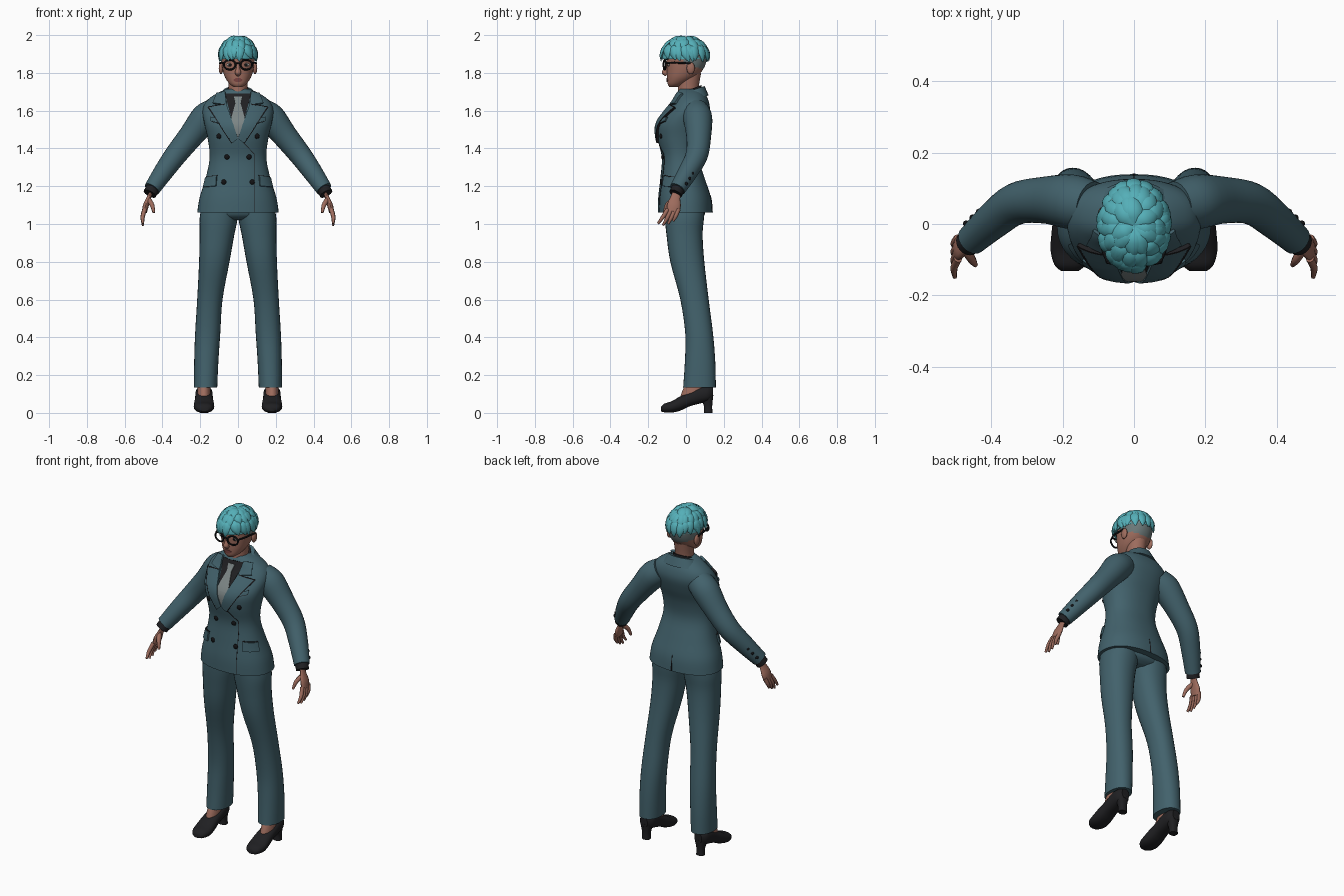
import bpy, bmesh, math, random
from mathutils import Vector, Matrix
from mathutils.bvhtree import BVHTree

cube = bpy.data.objects.get("Cube")
if cube:
    bpy.data.objects.remove(cube, do_unlink=True)
random.seed(4)


def material(name, r, g, b):
    m = bpy.data.materials.new(name)
    m.use_nodes = True
    m.diffuse_color = (r, g, b, 1)
    m.node_tree.nodes["Principled BSDF"].inputs["Base Color"].default_value = (r, g, b, 1)
    return m


SUIT = material("slate teal cloth", .055, .122, .15)
DARK = material("charcoal", .014, .014, .016)
TIE = material("silver grey", .2, .235, .235)
SKIN = material("warm skin", .34, .15, .11)
HAIR = material("turquoise hair", .09, .43, .48)
FADE = material("cropped hair", .15, .19, .19)
LIPS = material("rose lips", .2, .06, .055)
WHITE = material("eye white", .55, .53, .5)
BLACK = material("glossy black", .006, .006, .007)


def finish(name, bm, mat, mirror=False, angle=50):
    bmesh.ops.recalc_face_normals(bm, faces=bm.faces)
    me = bpy.data.meshes.new(name)
    for f in bm.faces:
        f.smooth = True
    bm.to_mesh(me)
    bm.free()
    me.set_sharp_from_angle(angle=math.radians(angle))
    me.materials.append(mat)
    ob = bpy.data.objects.new(name, me)
    bpy.context.collection.objects.link(ob)
    if mirror:
        ob.modifiers.new("mirror", 'MIRROR')
    return ob


def skin(bm, rings):
    """Bridge closed rings of points and cap both ends."""
    rows = [[bm.verts.new(p) for p in r] for r in rings]
    n = len(rows[0])
    for a, b in zip(rows, rows[1:]):
        for i in range(n):
            bm.faces.new((a[i], a[(i + 1) % n], b[(i + 1) % n], b[i]))
    bm.faces.new(rows[0])
    bm.faces.new(rows[-1])


def loft(bm, rings, n=24, p=2.0, steps=4):
    """Smoothly interpolate (centre, u, v) sections, then skin them."""
    def cr(a, b, c, d, t):
        return b + (c - a) * (t / 2) + (a * 2 - b * 5 + c * 4 - d) * (t * t / 2) \
            + (b * 3 - a - c * 3 + d) * (t ** 3 / 2)
    last = len(rings) - 1
    out = []
    for i in range(last * steps + 1):
        k = min(i // steps, last - 1)
        t = i / steps - k
        q = [rings[max(0, min(last, k + j))] for j in (-1, 0, 1, 2)]
        c, u, v = (cr(*(Vector(r[s]) for r in q), t) for s in range(3))
        ring = []
        for j in range(n):
            a = math.tau * j / n
            ca, sa = math.cos(a), math.sin(a)
            ring.append(c + u * math.copysign(abs(ca) ** (2 / p), ca)
                        + v * math.copysign(abs(sa) ** (2 / p), sa))
        out.append(ring)
    skin(bm, out)


def levels(rows):
    """Sections from (height, x min, x max, front y, back y)."""
    return [(((a + b) / 2, (f + k) / 2, z), ((b - a) / 2, 0, 0), (0, (k - f) / 2, 0))
            for z, a, b, f, k in rows]


def tube(bm, pts, radii, flat=1.0, ref=(0, 1, 0), n=12, steps=4):
    pts = [Vector(q) for q in pts]
    rings = []
    for i, q in enumerate(pts):
        t = pts[min(i + 1, len(pts) - 1)] - pts[max(i - 1, 0)]
        u = t.cross(Vector(ref)).normalized()
        rings.append((q, u * radii[i], u.cross(t).normalized() * radii[i] * flat))
    loft(bm, rings, n, 2, steps)


def ball(bm, loc, scale, seg=16):
    m = Matrix.Translation(loc) @ Matrix.Diagonal((*scale, 1))
    bmesh.ops.create_uvsphere(bm, u_segments=seg, v_segments=seg // 2, radius=1, matrix=m)


def tree_of(ob):
    return BVHTree.FromPolygons([v.co for v in ob.data.vertices],
                                [p.vertices for p in ob.data.polygons])


def surface(tree, x, z, side=-1):
    hit = tree.ray_cast(Vector((x, side, z)), Vector((0, -side, 0)))
    if hit[0] is None:
        hit = tree.find_nearest(Vector((x, side * .1, z)))
    nor = hit[1] if hit[1].y * side > 0 else -hit[1]
    return hit[0], nor


def patch(bm, tree, corners, lift, side=-1, n=8):
    """Thin plate following the surface inside four (x, z) corners."""
    a, b, c, d = (Vector(q) for q in corners)
    rings = []
    for j in range(n + 1):
        l, r = a.lerp(d, j / n), b.lerp(c, j / n)
        row = [surface(tree, *l.lerp(r, i / n), side) for i in range(n + 1)]
        rings.append([q + m * lift for q, m in row] + [q - m * .003 for q, m in reversed(row)])
    skin(bm, rings)


def plates(name, tree, mat, quads, lift, mirror=False, side=-1):
    bm = bmesh.new()
    for q in quads:
        patch(bm, tree, q, lift, side)
    return finish(name, bm, mat, mirror, 40)


def lofted(name, mat, rings, mirror=False, n=24, p=2.0, steps=4):
    bm = bmesh.new()
    loft(bm, rings, n, p, steps)
    return finish(name, bm, mat, mirror)


# Jacket body
jacket = lofted("jacket_body", SUIT, levels([(z, -w, w, f, b) for z, w, f, b in [
    (1.06, .216, -.148, .14), (1.14, .203, -.147, .132), (1.24, .172, -.136, .1),
    (1.35, .15, -.128, .068), (1.45, .16, -.15, .08), (1.53, .178, -.152, .108),
    (1.6, .188, -.105, .126), (1.65, .168, -.068, .12), (1.69, .115, -.05, .1),
    (1.715, .06, -.035, .07)]]), n=48, p=2.25)
body = tree_of(jacket)
lofted("jacket_collar", SUIT, [((0, .045, 1.665), (.115, 0, 0), (0, .075, .015)),
                               ((0, .037, 1.71), (.075, 0, 0), (0, .062, .02))], steps=2)
lofted("shirt_collar", DARK, [((0, .014, 1.67), (.07, 0, 0), (0, .074, .02)),
                              ((0, .013, 1.71), (.06, 0, 0), (0, .068, .025))], steps=2)

# Shirt, tie, lapels and jacket details
plates("shirt_front", body, DARK, [[(-.07, 1.69), (.07, 1.69), (.01, 1.47), (-.01, 1.47)]], .003)
plates("tie", body, TIE, [[(-.022, 1.672), (.022, 1.672), (.014, 1.635), (-.014, 1.635)],
                          [(-.014, 1.635), (.014, 1.635), (.04, 1.54), (-.04, 1.54)],
                          [(-.04, 1.54), (.04, 1.54), (.004, 1.45), (-.004, 1.45)]], .007)
plates("lapels", body, SUIT, [[(.066, 1.695), (.11, 1.685), (.13, 1.635), (.06, 1.625)],
                              [(.06, 1.627), (.15, 1.612), (.03, 1.43), (0, 1.455)]], .012, True)
plates("lapel_edges", body, DARK, [[(.15, 1.616), (.154, 1.612), (.034, 1.43), (.03, 1.43)],
                                   [(.066, 1.63), (.15, 1.616), (.15, 1.612), (.066, 1.625)]],
       .0125, True)
plates("front_overlap_edge", body, DARK, [[(0, 1.46), (.006, 1.46), (.088, 1.37), (.084, 1.37)],
                                          [(.084, 1.37), (.087, 1.37), (.087, 1.062), (.084, 1.062)]], .002)
plates("pocket_flaps", body, SUIT, [[(.11, 1.255), (.166, 1.245), (.178, 1.195), (.115, 1.2)],
                                    [(.085, 1.548), (.14, 1.565), (.14, 1.545), (.088, 1.528)]], .009, True)
plates("pocket_seams", body, DARK, [[(.108, 1.259), (.166, 1.249), (.166, 1.245), (.108, 1.255)],
                                    [(.085, 1.528), (.14, 1.545), (.14, 1.542), (.085, 1.525)]], .005, True)
plates("back_vent", body, DARK, [[(-.001, 1.15), (.001, 1.15), (.004, 1.062), (-.004, 1.062)]], .002, side=1)

bm = bmesh.new()
for x, z in [(.1, 1.465), (.058, 1.355), (.075, 1.222)]:
    ball(bm, surface(body, x, z)[0], (.014, .008, .014))
finish("jacket_buttons", bm, BLACK, True)

# Sleeves, cuffs and sleeve buttons
bm = bmesh.new()
tube(bm, [(.12, .05, 1.6), (.175, .062, 1.56), (.25, .067, 1.465), (.33, .057, 1.365),
          (.395, .01, 1.275), (.456, -.045, 1.185)], [.07, .077, .066, .059, .052, .043], n=24)
finish("sleeves", bm, SUIT, True)
bm = bmesh.new()
tube(bm, [(.445, -.035, 1.2), (.467, -.055, 1.16)], [.036, .036], n=20)
finish("shirt_cuffs", bm, DARK, True)
bm = bmesh.new()
for i in range(3):
    ball(bm, Vector((.408, -.002, 1.26)).lerp((.444, -.035, 1.205), i / 2)
         + Vector((.027, .036, .008)), (.009, .009, .009))
finish("sleeve_buttons", bm, BLACK, True)

# Hands
bm = bmesh.new()
tube(bm, [(.457, -.046, 1.175), (.472, -.056, 1.14), (.487, -.063, 1.1), (.495, -.07, 1.065)],
     [.021, .026, .036, .033], .42, (1, 0, 0), 16)
for i in range(4):
    y = -.097 + i * .019
    drop = (.068, .077, .07, .055)[i]
    lean = -.052 + i * .008
    tube(bm, [(.494, y, 1.078), (.505, y + lean * .5, 1.07 - drop * .5),
              (.503, y + lean, 1.07 - drop)], [.012, .0105, .006], n=8)
tube(bm, [(.474, -.07, 1.13), (.455, -.1, 1.1), (.445, -.115, 1.06)], [.014, .012, .007], n=8)
finish("hands", bm, SKIN, True)

# Trousers
lofted("trouser_seat", SUIT, levels([(1.02, -.15, .15, -.07, .06), (1.05, -.19, .19, -.11, .1),
                                     (1.12, -.19, .19, -.12, .1)]))
lofted("trouser_legs", SUIT, levels([
    (.135, .11, .233, -.015, .158), (.27, .104, .232, -.006, .155), (.42, .094, .227, -.004, .143),
    (.6, .082, .216, -.03, .12), (.8, .045, .206, -.083, .097), (.94, .02, .203, -.103, .088),
    (1.03, .002, .203, -.112, .095), (1.1, 0, .19, -.115, .1)]), True, 28, 2.2)

# Ankles and heeled shoes
lofted("ankles", SKIN, levels([(.07, .145, .215, -.035, .08), (.12, .145, .215, -.018, .11),
                               (.2, .15, .21, .02, .12)]), True)
bm = bmesh.new()
loft(bm, [((.18, y, z), (w, 0, 0), (0, 0, h)) for y, z, w, h in [
    (-.132, .02, .024, .012), (-.115, .026, .043, .023), (-.075, .032, .054, .03),
    (-.03, .05, .052, .038), (.02, .073, .047, .038), (.07, .093, .046, .044),
    (.115, .102, .042, .042), (.143, .106, .024, .028)]], 20, 2.4)
loft(bm, levels([(0, .156, .204, .096, .14), (.04, .157, .203, .094, .139),
                 (.095, .143, .217, .07, .145)]), 16, 2.6)
finish("heeled_shoes", bm, DARK, True)

# Neck and head with cropped sides
lofted("neck", SKIN, levels([(1.66, -.055, .055, -.045, .07), (1.72, -.05, .05, -.043, .067),
                             (1.8, -.055, .055, -.04, .08)]))
head = lofted("head", SKIN, levels([(z, -w, w, f, b) for z, w, f, b in [
    (1.725, .022, -.088, -.04), (1.742, .045, -.097, -.005), (1.775, .068, -.1, .05),
    (1.815, .081, -.101, .088), (1.86, .087, -.103, .108), (1.91, .088, -.102, .112),
    (1.95, .075, -.08, .1), (1.975, .04, -.04, .06)]]), n=48, p=2.15, steps=6)
head.data.materials.append(FADE)
for f in head.data.polygons:
    if f.center.y > -.02 and f.center.z > 1.848 - .35 * f.center.y:
        f.material_index = 1
face = tree_of(head)

# Facial features
bm = bmesh.new()
tube(bm, [(0, -.098, 1.85), (0, -.107, 1.825), (0, -.112, 1.802), (0, -.1, 1.79)],
     [.007, .01, .016, .012], 1, (0, 1, 0))
finish("nose", bm, SKIN)
bm = bmesh.new()
ball(bm, (.09, .025, 1.825), (.012, .022, .032))
finish("ears", bm, SKIN, True)
plates("lips", face, LIPS, [[(-.012, 1.772), (.012, 1.772), (.024, 1.763), (-.024, 1.763)],
                            [(-.024, 1.763), (.024, 1.763), (.012, 1.752), (-.012, 1.752)]], .004)
plates("eyebrows", face, DARK, [[(.018, 1.876), (.066, 1.882), (.066, 1.876), (.018, 1.868)]], .004, True)
for name, mat, r, d in [("eyes", WHITE, (.018, .005, .009), 0), ("irises", BLACK, (.008, .003, .008), .004)]:
    bm = bmesh.new()
    ball(bm, surface(face, .042, 1.843)[0] - Vector((0, d, 0)), r)
    finish(name, bm, mat, True)

# Glasses
bm = bmesh.new()
loop = [(.044 + .031 * math.cos(a), -.113 + .006 * math.cos(a), 1.843 + .026 * math.sin(a))
        for a in (math.tau * i / 24 for i in range(26))]
tube(bm, loop, [.0048] * 26, n=8, steps=1)
tube(bm, [(-.001, -.118, 1.851), (.015, -.118, 1.849)], [.004] * 2, n=8)
tube(bm, [(.073, -.107, 1.852), (.09, -.06, 1.854), (.096, .025, 1.85)], [.005] * 3, 1, (0, 0, 1), 8)
finish("glasses", bm, BLACK, True)


# Hair: a cap with overlapping pointed locks
def scalp(phi, el, k=1.0):
    return Vector((.094 * math.cos(el) * math.cos(phi) * k,
                   -.006 + .12 * math.cos(el) * math.sin(phi) * k, 1.882 + .105 * math.sin(el) * k))


bm = bmesh.new()
loft(bm, [((0, -.006, 1.882 + .105 * math.sin(e)), (.094 * math.cos(e), 0, 0), (0, .12 * math.cos(e), 0))
          for e in (math.radians(d) for d in (-4, 10, 25, 40, 55, 70, 84))], 32)
for count, top, low in [(10, 88, 42), (18, 66, 22), (26, 44, -6)]:
    for i in range(count):
        phi = math.tau * (i + random.uniform(-.3, .3)) / count
        sweep = random.uniform(-.1, .4)
        end = low + random.uniform(-7, 5)
        pts = [scalp(phi + sweep * t, math.radians(top + (end - top) * t), k)
               for t, k in [(0, .95), (.35, 1.03), (.7, 1.05), (1, 1.07)]]
        tube(bm, pts, [.015, .025, .02, .003], .45,
             (math.cos(phi), math.sin(phi), math.sin(math.radians(top + end) / 2) + .2), 8, 3)
finish("hair", bm, HAIR)
